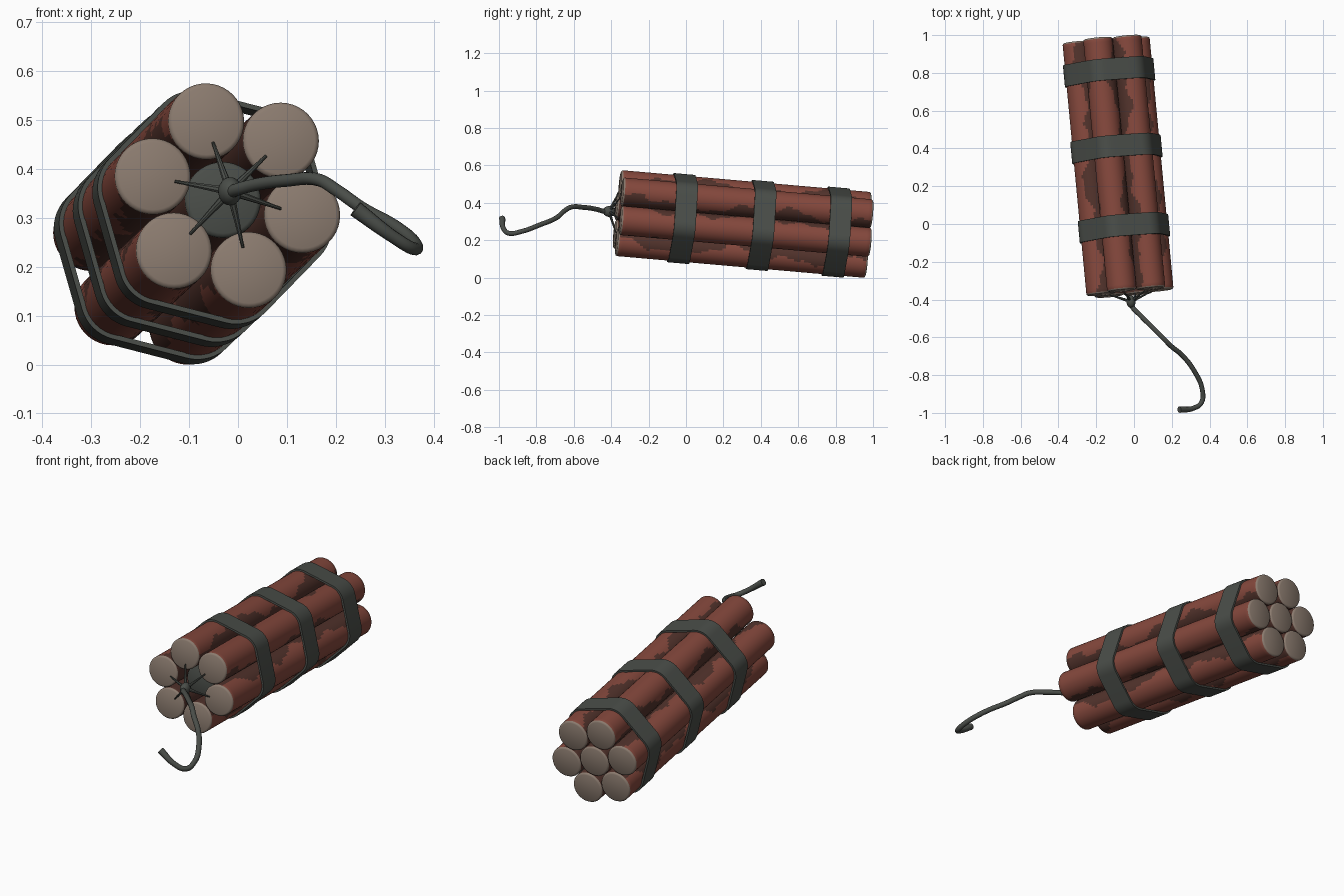
import bpy, bmesh, math, random
from math import sin, cos, pi, radians
from mathutils import Vector, Matrix

old = bpy.data.objects.get("Cube")
if old:
    bpy.data.objects.remove(old, do_unlink=True)


def material(name, rgb):
    m = bpy.data.materials.new(name)
    m.use_nodes = True
    m.diffuse_color = (*rgb, 1)
    bsdf = m.node_tree.nodes["Principled BSDF"]
    bsdf.inputs["Base Color"].default_value = (*rgb, 1)
    bsdf.inputs["Roughness"].default_value = 0.8
    return m


RED = material("brick red paper", (0.235, 0.065, 0.046))
STAIN = material("dark stained paper", (0.085, 0.033, 0.025))
CAP = material("beige cap", (0.26, 0.20, 0.16))
GREY = material("charcoal grey", (0.068, 0.075, 0.066))

# Tilted frame of the bundle: local y runs from the front caps to the back
front = Vector((-0.021, -0.362, 0.3455))
back = Vector((-0.148, 0.973, 0.2285))
axis = (back - front).normalized()
side = (Vector((1, 0, 0)) - axis * axis.x).normalized()
up = side.cross(axis)
FRAME = Matrix((side, axis, up)).transposed().to_4x4()
FRAME.translation = front
LENGTH = (back - front).length
R, RING = 0.078, 0.158
ANGLES = [radians(46 + 60 * k) for k in range(6)]


def finish(name, bm, mats, matrix=FRAME):
    bmesh.ops.recalc_face_normals(bm, faces=bm.faces)
    me = bpy.data.meshes.new(name)
    bm.to_mesh(me)
    bm.free()
    ob = bpy.data.objects.new(name, me)
    for m in mats:
        me.materials.append(m)
    bpy.context.collection.objects.link(ob)
    ob.matrix_world = matrix
    smooth(ob)
    return ob


def smooth(ob):
    bpy.ops.object.select_all(action="DESELECT")
    ob.select_set(True)
    bpy.context.view_layer.objects.active = ob
    bpy.ops.object.shade_smooth_by_angle(angle=radians(35))


def bridge(bm, a, b):
    n = len(a)
    return [bm.faces.new((a[i], a[(i + 1) % n], b[(i + 1) % n], b[i])) for i in range(n)]


def stick(name, cx, cz, start, outward, seed, front_mat):
    """Capped paper tube, stained on the sides that face its neighbours."""
    rnd = random.Random(seed)
    ph = [rnd.uniform(0, 2 * pi) for _ in range(6)]
    segs, steps = 40, 72
    y0, y1 = start + 0.008, LENGTH - 0.008
    profile = [(R - 0.009, start), (R - 0.003, start + 0.003)]
    profile += [(R, y0 + (y1 - y0) * i / steps) for i in range(steps + 1)]
    profile += [(R - 0.003, LENGTH - 0.003), (R - 0.009, LENGTH)]
    bm = bmesh.new()
    rings = [[bm.verts.new((cx + r * cos(2 * pi * i / segs), y, cz + r * sin(2 * pi * i / segs)))
              for i in range(segs)] for r, y in profile]
    bm.faces.new(rings[0]).material_index = front_mat
    bm.faces.new(rings[-1]).material_index = 2
    last = len(rings) - 2
    for j in range(len(rings) - 1):
        for f in bridge(bm, rings[j], rings[j + 1]):
            if j < 2:
                f.material_index = front_mat
            elif j > last - 2:
                f.material_index = 2
            else:
                c = f.calc_center_median()
                if outward is None:
                    f.material_index = 1
                    continue
                d = math.atan2(c.z - cz, c.x - cx) - outward
                d = (d + pi) % (2 * pi) - pi
                s = 0 if d > 0 else 3
                wave = (sin(9 * c.y + ph[s]) + 0.7 * sin(21 * c.y + ph[s + 1])
                        + 0.4 * sin(47 * c.y + ph[s + 2]))
                f.material_index = 1 if abs(d) > radians(72 + 17 * wave) else 0
    return finish(name, bm, [RED, STAIN, CAP, GREY])


# Six sticks around a recessed centre stick
for k, a in enumerate(ANGLES):
    stick(f"outer_stick_{k + 1}", RING * cos(a), RING * sin(a), 0, a, k + 3, 2)
stick("centre_stick", 0, 0, 0.1, None, 1, 3)


# Straps wrapped tightly around the bundle
def strap(name, y, width=0.115):
    def loop(r, yy):
        pts = []
        for a in ANGLES:
            for j in range(-4, 5):
                t = a + radians(7.5 * j)
                pts.append(bm.verts.new((RING * cos(a) + r * cos(t), yy, RING * sin(a) + r * sin(t))))
        return pts
    bm = bmesh.new()
    lo, hi = y - width / 2, y + width / 2
    loops = [loop(R - 0.001, lo), loop(R + 0.009, lo), loop(R + 0.009, hi), loop(R - 0.001, hi)]
    for i in range(4):
        bridge(bm, loops[i], loops[(i + 1) % 4])
    finish(name, bm, [GREY])


for k, y in enumerate((0.34, 0.763, 1.172)):
    strap(f"strap_{k + 1}", y)

# Fuse prongs spreading over the caps from a knot
hub = Vector((0.0, -0.05, 0.004))
bm = bmesh.new()
for a in ANGLES:
    tip = Vector((0.112 * cos(a), -0.006, 0.112 * sin(a)))
    d = tip - hub
    rot = Vector((0, 0, 1)).rotation_difference(d).to_matrix().to_4x4()
    bmesh.ops.create_cone(bm, cap_ends=True, segments=8, radius1=0.009, radius2=0.003,
                          depth=d.length, matrix=Matrix.Translation(hub + d / 2) @ rot)
finish("fuse_prongs", bm, [GREY])

bm = bmesh.new()
bmesh.ops.create_uvsphere(bm, u_segments=20, v_segments=12, radius=0.024,
                          matrix=Matrix.Translation(hub) @ Matrix.Diagonal((1, 1.4, 1.2, 1)))
finish("fuse_knot", bm, [GREY])

# Long curling fuse
path = [(-0.02, -0.40, 0.348), (-0.008, -0.44, 0.355), (0.03, -0.48, 0.366), (0.10, -0.55, 0.376),
        (0.165, -0.615, 0.377), (0.20, -0.65, 0.357), (0.25, -0.69, 0.322), (0.32, -0.78, 0.283),
        (0.362, -0.88, 0.247), (0.357, -0.945, 0.237), (0.315, -0.975, 0.262), (0.24, -0.983, 0.318)]
cu = bpy.data.curves.new("fuse", "CURVE")
cu.dimensions = "3D"
cu.bevel_depth = 0.013
cu.bevel_resolution = 4
cu.resolution_u = 8
cu.use_fill_caps = True
sp = cu.splines.new("BEZIER")
sp.bezier_points.add(len(path) - 1)
for i, (p, co) in enumerate(zip(sp.bezier_points, path)):
    p.co = co
    p.handle_left_type = p.handle_right_type = "AUTO"
    p.radius = 1.3 if i in (0, len(path) - 1) else 1
cu.materials.append(GREY)
fuse = bpy.data.objects.new("fuse", cu)
bpy.context.collection.objects.link(fuse)
bpy.ops.object.select_all(action="DESELECT")
fuse.select_set(True)
bpy.context.view_layer.objects.active = fuse
bpy.ops.object.convert(target="MESH")
smooth(bpy.context.view_layer.objects.active)
